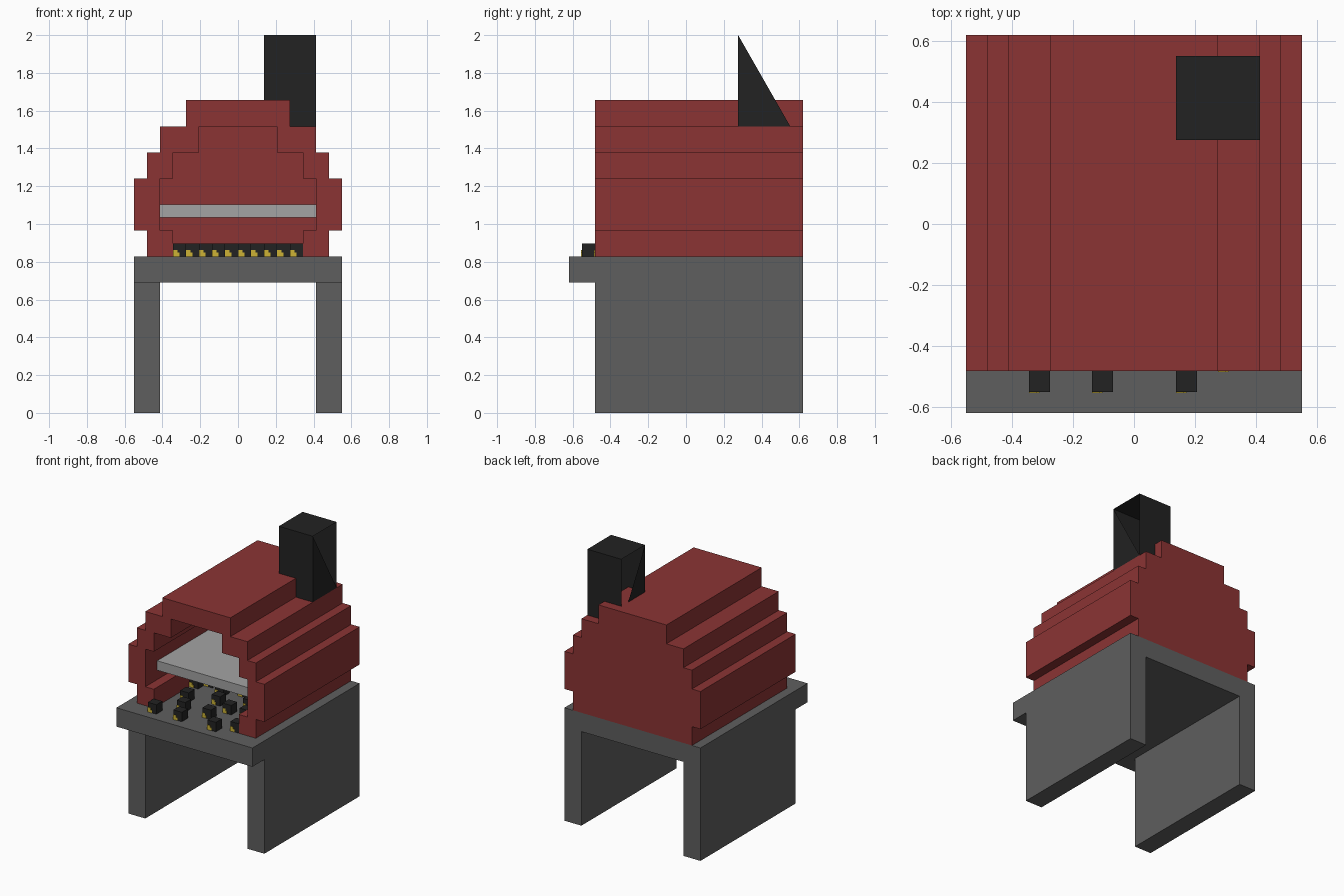
import bpy, bmesh

if "Cube" in bpy.data.objects:
    bpy.data.objects.remove(bpy.data.objects["Cube"])

U = 2 / 29  # one building block


def material(name, r, g, b):
    m = bpy.data.materials.new(name)
    m.diffuse_color = (r, g, b, 1)
    m.use_nodes = True
    m.node_tree.nodes["Principled BSDF"].inputs["Base Color"].default_value = m.diffuse_color
    return m


RED = material("brick_red", 0.258, 0.034, 0.034)
STONE = material("stone_grey", 0.114, 0.114, 0.114)
METAL = material("light_grey", 0.366, 0.366, 0.366)
BLACK = material("soot_black", 0.016, 0.016, 0.016)
YELLOW = material("ember_yellow", 0.61, 0.45, 0.035)


def make(name, bm, *mats):
    me = bpy.data.meshes.new(name)
    bm.normal_update()
    bm.to_mesh(me)
    bm.free()
    for m in mats:
        me.materials.append(m)
    ob = bpy.data.objects.new(name, me)
    bpy.context.collection.objects.link(ob)
    return ob


def prism(bm, pts, y0, y1, mat=0):
    """Extrude an x/z outline along y (all in blocks)."""
    face = bm.faces.new([bm.verts.new((x * U, y0 * U, z * U)) for x, z in pts])
    ext = bmesh.ops.extrude_face_region(bm, geom=[face])
    new = [g for g in ext["geom"] if isinstance(g, bmesh.types.BMVert)]
    bmesh.ops.translate(bm, verts=new, vec=(0, (y1 - y0) * U, 0))
    faces = {f for v in list(face.verts) + new for f in v.link_faces}
    for f in faces:
        f.material_index = mat
    bmesh.ops.recalc_face_normals(bm, faces=list(faces))


def rect(x0, x1, z0, z1):
    return [(x0, z0), (x1, z0), (x1, z1), (x0, z1)]


def box(name, x0, x1, y0, y1, z0, z1, mat):
    bm = bmesh.new()
    prism(bm, rect(x0, x1, z0, z1), y0, y1)
    return make(name, bm, mat)


def stepped(levels):
    """Symmetric stepped outline from (half width, bottom, top) levels."""
    right = [p for w, a, b in levels for p in ((w, a), (w, b))]
    return right + [(-x, z) for x, z in reversed(right)]


# Stone table
box("table_top", -8, 8, -9, 9, 10, 12, STONE)
for side, x in (("left", -8), ("right", 6)):
    box(side + "_leg", x, x + 2, -7, 9, 0, 10, STONE)

# Stepped brick oven, hollowed out from the front
bm = bmesh.new()
prism(bm, stepped([(7, 12, 14), (8, 14, 18), (7, 18, 20), (6, 20, 22), (4, 22, 24)]), -7, 9)
oven = make("oven", bm, RED)
bm = bmesh.new()
prism(bm, stepped([(5, 11, 14), (6, 14, 18), (5, 18, 20), (3, 20, 22)]), -8, 7)
cutter = make("oven_cutter", bm, RED)
cutter.hide_render = True
mod = oven.modifiers.new("hollow", "BOOLEAN")
mod.operation, mod.solver, mod.object = "DIFFERENCE", "EXACT", cutter
bpy.context.view_layer.objects.active = oven
bpy.ops.object.modifier_apply(modifier=mod.name)
bpy.data.objects.remove(cutter)

# Cooking shelf
box("shelf", -6, 6, -5, 7, 15, 16, METAL)

# Coals with a glowing corner on the front
COALS = [(-5, -8), (-2, -8), (2, -8), (4, -7), (0, -6), (-3, -6), (-4, -4), (1, -4),
         (-1, -3), (3, -4), (2, -2), (-5, -1), (-2, -1), (-4, 0), (0, 0), (4, 0),
         (1, 2), (-3, 3), (3, 3), (-1, 4), (-5, 5), (2, 5)]
bm = bmesh.new()
for x, y in COALS:
    prism(bm, rect(x, x + 1, 12, 13), y, y + 1)
    glow = [(0, 0), (.5, 0), (.5, .3), (.35, .3), (.35, .5), (0, .5)]
    prism(bm, [(x + a, 12 + b) for a, b in glow], y - 0.05, y, 1)
make("coals", bm, BLACK, YELLOW)

# Thin sheet chimney, sides cut along the diagonal
bm = bmesh.new()
v = {(x, y, z): bm.verts.new((x * U, y * U, z * U))
     for x in (2, 6) for y in (4, 8) for z in (22, 29)}
for keys in (((2, 4, 22), (6, 4, 22), (6, 4, 29), (2, 4, 29)),   # front
             ((6, 8, 22), (2, 8, 22), (2, 8, 29), (6, 8, 29)),   # back
             ((2, 4, 29), (6, 4, 29), (6, 8, 29), (2, 8, 29)),   # top
             ((6, 4, 22), (6, 8, 22), (6, 4, 29)),               # right side
             ((2, 8, 22), (2, 4, 22), (2, 4, 29))):              # left side
    bm.faces.new([v[k] for k in keys])
make("chimney", bm, BLACK)
